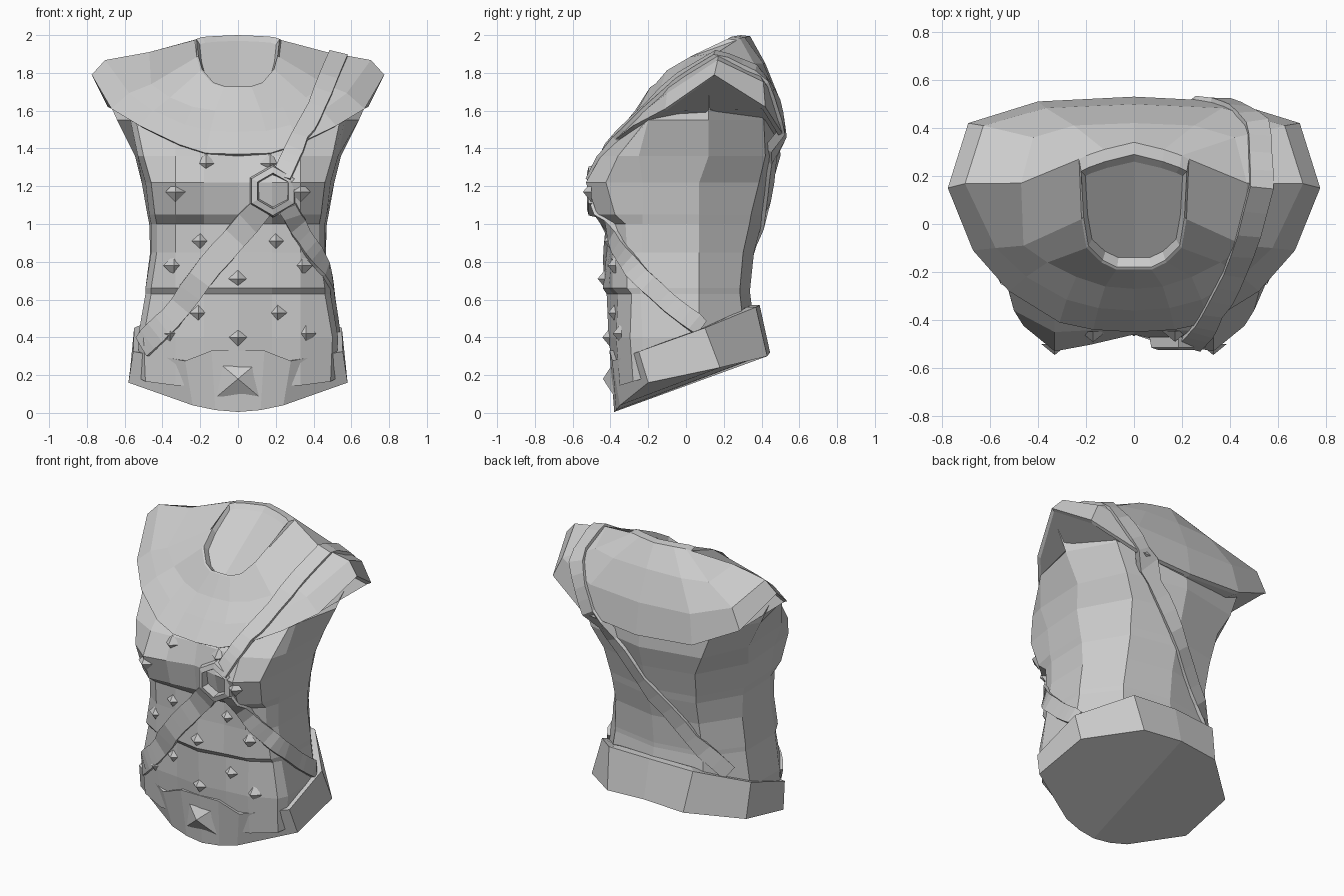
import bpy, bmesh, math
from mathutils import Vector
from mathutils.bvhtree import BVHTree

if "Cube" in bpy.data.objects:
    bpy.data.objects.remove(bpy.data.objects["Cube"])

mat = bpy.data.materials.new("plain grey")
mat.diffuse_color = (0.6, 0.6, 0.6, 1)
mat.use_nodes = True
mat.node_tree.nodes["Principled BSDF"].inputs["Base Color"].default_value = mat.diffuse_color


def make(name, verts, faces):
    me = bpy.data.meshes.new(name)
    bm = bmesh.new()
    vs = [bm.verts.new(v) for v in verts]
    for f in faces:
        bm.faces.new([vs[i] for i in f])
    bmesh.ops.recalc_face_normals(bm, faces=bm.faces)
    bm.to_mesh(me)
    bm.free()
    me.materials.append(mat)
    ob = bpy.data.objects.new(name, me)
    bpy.context.collection.objects.link(ob)
    return ob


def loft(name, halves):
    """Loft rings given as right halves running front centre to back centre."""
    rings = [h + [(-x, y, z) for x, y, z in h[-2:0:-1]] for h in halves]
    n, k, m = len(rings[0]), len(rings), len(halves[0])
    faces = []
    for r in range(k - 1):
        a, b = r * n, (r + 1) * n
        faces += [(a + i, a + (i + 1) % n, b + (i + 1) % n, b + i) for i in range(n)]
    for base in (0, (k - 1) * n):  # end caps, split along the middle
        faces.append([base + i for i in range(m)])
        faces.append([base + i % n for i in range(m - 1, n + 1)])
    return make(name, [v for r in rings for v in r], faces)


def torso_ring(z, front, chest, corner_x, corner_y, side_x, back):
    upper = z > 1.3
    ring = [(0, front), (.18, front * .4 + chest * .6), (.33, chest), (corner_x - .03, chest * .8),
            (corner_x, corner_y), (side_x, .12 if upper else .07),
            (side_x * (.75 if upper else .66), back * .84), (0, back)]
    tilt = .3 if z < .3 else 0  # hem follows the tilted belt
    return [(x, y, z + y * tilt) for x, y in ring]


# torso
body = loft("torso", [torso_ring(*r) for r in (
    (.25, -.38, -.35, .52, -.23, .52, .38),
    (.40, -.41, -.37, .53, -.23, .525, .37),
    (.63, -.42, -.36, .49, -.24, .49, .34),
    (.66, -.44, -.39, .49, -.24, .49, .34),
    (.85, -.42, -.39, .46, -.23, .465, .36),
    (1.00, -.41, -.40, .46, -.23, .47, .40),
    (1.05, -.44, -.47, .47, -.23, .48, .41),
    (1.22, -.46, -.53, .49, -.23, .51, .46),
    (1.36, -.43, -.45, .53, -.25, .545, .50),
    (1.55, -.28, -.26, .57, -.20, .64, .49),
    (1.76, 0, .02, .48, .05, .735, .38))])

# mantle over the shoulders, from the sunken neck to the tucked lower lip
neck = [(0, -.18, 1.73), (.07, -.18, 1.73), (.13, -.15, 1.75), (.19, -.09, 1.82), (.21, .03, 1.89),
        (.22, .22, 1.98), (.19, .235, 1.99), (.12, .26, 1.995), (0, .29, 2.0)]
upper = [(0, -.27, 1.60), (.12, -.26, 1.60), (.24, -.22, 1.62), (.36, -.16, 1.67), (.46, -.09, 1.74),
         (.47, .17, 1.91), (.42, .36, 1.85), (.25, .41, 1.85), (0, .42, 1.85)]
edge = [(0, -.45, 1.37), (.17, -.44, 1.375), (.31, -.41, 1.42), (.52, -.28, 1.52), (.67, -.11, 1.61),
        (.775, .15, 1.79), (.69, .42, 1.62), (.40, .51, 1.48), (0, .53, 1.45)]
sunk = [(x * .92, -.14 + (y + .18) * .85, z - .03) for x, y, z in neck]
collar = [(x * 1.04, y + (.05 if y > .2 else -.01), z - .006) for x, y, z in neck]
lip = [(x * .97, y * .96, z - .01) for x, y, z in edge]
middle = []
for u, e in zip(upper, edge):
    x, y, z = (Vector(u) + Vector(e)) / 2
    swell = 1.13 if y > .1 else 1.02  # shoulders and back bulge outward
    middle.append((x * swell, y * (1.05 if y > .1 else 1), z + (.018 if x > .5 else .005)))
mantle = loft("mantle", [sunk, neck, collar, upper, middle, edge, lip])

# tilted waist belt
top = [(0, -.405, .33), (.14, -.405, .33), (.28, -.39, .275), (.555, -.25, .325), (.55, .10, .45),
       (.31, .37, .56), (0, .39, .57)]
bottom = [(0, -.38, .005), (.12, -.37, .015), (.24, -.35, .04), (.58, -.20, .16), (.57, .18, .24),
          (.28, .43, .30), (0, .445, .32)]
inner = [(x * .88, y * .88, z) for x, y, z in top]
loft("belt", [bottom, top, inner])

# surface lookup for everything that lies on the torso and mantle
bm = bmesh.new()
bm.from_mesh(body.data)
bm.from_mesh(mantle.data)
tree = BVHTree.FromBMesh(bm)
bm.free()


def strap(name, path, width, thick=.02, steps=4):
    pts = []
    for a, b in zip(path, path[1:]):
        pts += [Vector(a).lerp(Vector(b), s / steps) for s in range(steps)]
    pts.append(Vector(path[-1]))
    verts, faces = [], []
    normals = [tree.find_nearest(p)[1] for p in pts]
    for i, p in enumerate(pts):
        lo, hi = max(i - 1, 0), min(i + 1, len(pts) - 1)
        out = (normals[lo] + normals[i] + normals[hi]).normalized()
        side = (pts[hi] - pts[lo]).cross(out).normalized() * width / 2
        for s in (-1, 1):
            hit = tree.find_nearest(p + side * s)[0]
            verts += [hit - out * .03, hit + out * thick]
    for i in range(len(pts) - 1):
        a, b = i * 4, i * 4 + 4
        for j, k in ((0, 1), (1, 3), (3, 2), (2, 0)):
            faces.append((a + j, a + k, b + k, b + j))
    e = len(verts) - 4
    faces += [(0, 1, 3, 2), (e, e + 1, e + 3, e + 2)]
    return make(name, verts, faces)


strap("shoulder_strap", [(.23, -.51, 1.25), (.30, -.43, 1.40), (.42, -.22, 1.63), (.53, .15, 1.90),
                         (.51, .42, 1.76), (.36, .52, 1.50), (.10, .47, 1.18), (-.20, .36, .82),
                         (-.43, .17, .51)], .10)
strap("left_hip_strap", [(.12, -.49, 1.08), (-.15, -.43, .78), (-.36, -.37, .50), (-.50, -.27, .35)], .13)
strap("right_hip_strap", [(.26, -.49, 1.09), (.38, -.36, .88), (.47, -.24, .72), (.49, -.08, .57),
                          (.52, .08, .45)], .10)

# hexagonal ring joining the straps
verts, faces = [], []
for i in range(6):
    a = math.radians(30 + 60 * i)
    for r, y in ((.14, -.47), (.13, -.515), (.095, -.525), (.085, -.47)):
        verts.append((.185 + r * math.cos(a), y, 1.175 + r * math.sin(a)))
    p, q = i * 4, (i + 1) % 6 * 4
    faces += [(p + j, p + (j + 1) % 4, q + (j + 1) % 4, q + j) for j in range(4)]
make("ring_buckle", verts, faces)


def pyramid(name, x, y, z, w, h, depth, turn=0):
    """Four-sided point facing forward."""
    base = [(x + w * math.cos(turn + i * math.pi / 2), y, z + h * math.sin(turn + i * math.pi / 2))
            for i in range(4)]
    make(name, base + [(x, y - depth, z)], [(0, 1, 4), (1, 2, 4), (2, 3, 4), (3, 0, 4), (3, 2, 1, 0)])


# pointed studs on the front
for x, z in [(.17, 1.32), (.33, 1.17), (.20, .91), (.34, .78), (0, .71), (.21, .53), (0, .40), (.36, .42)]:
    for s in ((1, -1) if x else (1,)):
        hit = tree.ray_cast(Vector((x * s, -2, z)), Vector((0, 1, 0)))[0]
        pyramid("stud", x * s, hit.y + .012, z, .055, .055, .045)

# square pyramid boss on the belt front
pyramid("belt_boss", 0, -.38, .18, .155, .13, .06, math.pi / 4)
